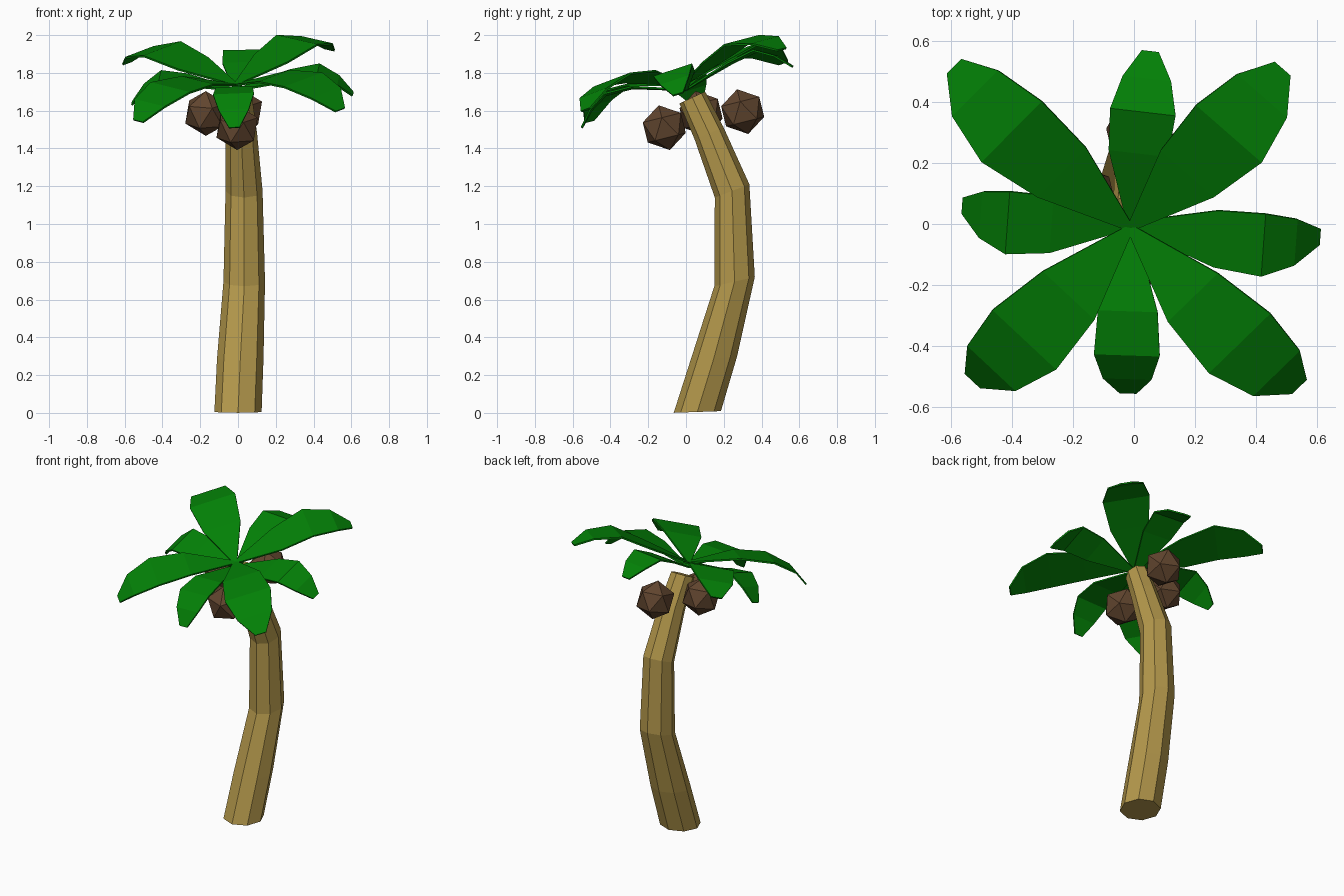
import bpy, bmesh
from math import radians, cos, sin, pi
from mathutils import Matrix, Vector

if "Cube" in bpy.data.objects:
    bpy.data.objects.remove(bpy.data.objects["Cube"])


def material(name, color):
    m = bpy.data.materials.new(name)
    m.diffuse_color = (*color, 1)
    m.use_nodes = True
    m.node_tree.nodes["Principled BSDF"].inputs["Base Color"].default_value = m.diffuse_color
    return m


BARK = material("bark", (0.45, 0.31, 0.07))
LEAF = material("leaf", (0.001, 0.22, 0.002))
NUT = material("nut", (0.12, 0.06, 0.028))


def finish(name, bm, mat):
    bmesh.ops.recalc_face_normals(bm, faces=bm.faces)
    mesh = bpy.data.meshes.new(name)
    bm.to_mesh(mesh)
    bm.free()
    mesh.materials.append(mat)
    ob = bpy.data.objects.new(name, mesh)
    bpy.context.collection.objects.link(ob)
    return ob


# Trunk: tilted octagonal rings (x, y, z, radius, tilt in degrees)
bm = bmesh.new()
prev = None
for x, y, z, r, tilt in [(0, .06, .005, .125, 2), (.012, .147, .288, .123, 4),
                         (.033, .257, .695, .11, 13), (.032, .244, 1.175, .098, 21),
                         (.018, .122, 1.48, .083, 24), (0, .033, 1.67, .075, 25)]:
    rot = Matrix.Rotation(radians(tilt), 3, 'X')
    ring = [bm.verts.new(Vector((x, y, z)) + rot @ Vector((r * cos(i * pi / 4), r * sin(i * pi / 4), 0)))
            for i in range(8)]
    if prev:
        for i in range(8):
            j = (i + 1) % 8
            bm.faces.new((prev[i], prev[j], ring[j], ring[i]))
    else:
        bm.faces.new(ring)
    prev = ring
bm.faces.new(prev)
finish("trunk", bm, BARK)

# Coconuts hanging round the trunk top
for i, pos in enumerate([(-.005, -.115, 1.51), (.018, .30, 1.595), (-.17, .08, 1.585)]):
    bm = bmesh.new()
    bmesh.ops.create_icosphere(bm, subdivisions=1, radius=.122,
                               matrix=Matrix.Translation(pos) @ Matrix.Rotation(radians(14), 4, 'X'))
    finish(f"coconut_{i + 1}", bm, NUT)

# Fronds: arched strips of (distance out, height, half width), on a tilted crown
LONG = [(0, .04, .012), (.29, .105, .118), (.50, .15, .145), (.66, .105, .11), (.755, .03, .035)]
SHORT = [(0, .01, .012), (.27, .09, .098), (.42, .12, .108), (.52, .065, .08), (.595, -.01, .028)]
CROWN = (Matrix.Translation((-.01, 0, 1.70)) @ Matrix.Rotation(radians(18), 4, 'X')
         @ Matrix.Rotation(radians(-3), 4, 'Y'))


def frond(name, stations, azimuth, scale, pitch, bulge):
    """pitch lifts the tip (degrees); bulge raises the inner arch."""
    bm = bmesh.new()
    mat = CROWN @ Matrix.Rotation(radians(azimuth), 4, 'Z') @ Matrix.Rotation(radians(-pitch), 4, 'Y')
    rows = [[bm.verts.new(mat @ Vector((d * scale, s * w, h + (bulge if i == 1 else 0)))) for s in (-1, 1)]
            for i, (d, h, w) in enumerate(stations)]
    for a, b in zip(rows, rows[1:]):
        bm.faces.new((a[0], b[0], b[1], a[1]))
    ob = finish(name, bm, LEAF)
    mod = ob.modifiers.new("thickness", 'SOLIDIFY')
    mod.thickness = .01
    mod.offset = 0


for i, args in enumerate([(48, .985, 0, 0), (137, 1.045, -1, 0), (226, .985, .5, .03), (316, 1.02, 1, .03)]):
    frond(f"long_frond_{i + 1}", LONG, *args)
for i, args in enumerate([(-4, 1.04, -2, 0), (84, .98, -4, 0), (176, .935, -4, 0), (269, .98, 0, .02)]):
    frond(f"short_frond_{i + 1}", SHORT, *args)
